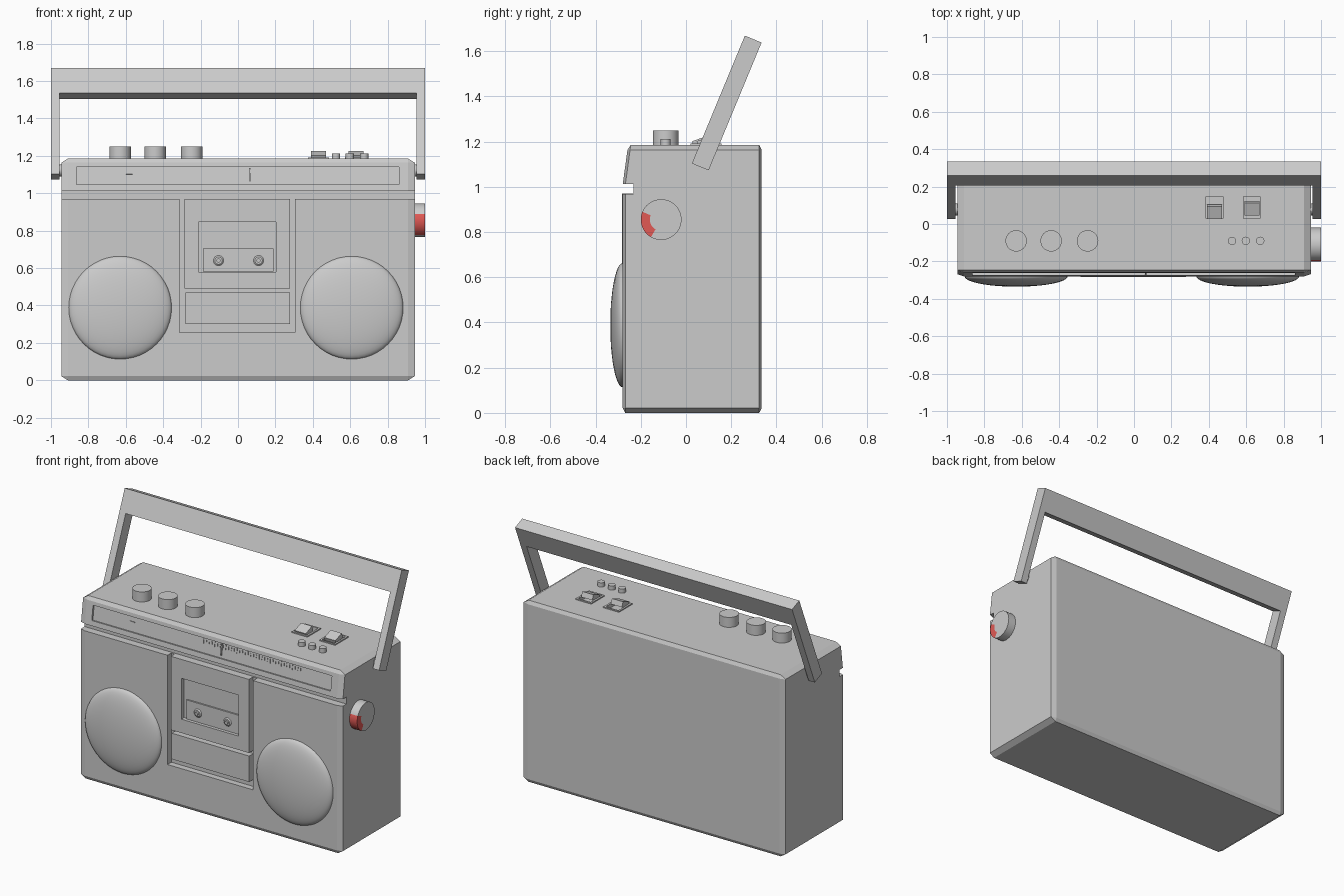
import bpy, bmesh, math
from mathutils import Matrix, Vector

if "Cube" in bpy.data.objects:
    bpy.data.objects.remove(bpy.data.objects["Cube"])

FRONT, BACK, TOP, HALF = -0.28, 0.335, 1.185, 0.945


def finish(name, bm, smooth=False):
    bmesh.ops.recalc_face_normals(bm, faces=bm.faces)
    me = bpy.data.meshes.new(name)
    bm.to_mesh(me)
    bm.free()
    ob = bpy.data.objects.new(name, me)
    bpy.context.collection.objects.link(ob)
    bpy.ops.object.select_all(action='DESELECT')
    ob.select_set(True)
    bpy.context.view_layer.objects.active = ob
    if smooth:
        bpy.ops.object.shade_smooth_by_angle(angle=math.radians(35))
    return ob


def boxes(name, spans, loc=(0, 0, 0), tilt=0.0):
    """One object from boxes given as (x0, x1, y0, y1, z0, z1)."""
    bm = bmesh.new()
    for x0, x1, y0, y1, z0, z1 in spans:
        m = (Matrix.Translation(((x0 + x1) / 2, (y0 + y1) / 2, (z0 + z1) / 2))
             @ Matrix.Diagonal((x1 - x0, y1 - y0, z1 - z0, 1)))
        bmesh.ops.create_cube(bm, size=1, matrix=m)
    ob = finish(name, bm)
    ob.location = loc
    ob.rotation_euler.x = tilt
    return ob


def cylinder(name, loc, r, depth, axis='Z', r2=None, segs=32):
    rot = {'Z': Matrix(), 'X': Matrix.Rotation(math.pi / 2, 4, 'Y'),
           'Y': Matrix.Rotation(math.pi / 2, 4, 'X')}[axis]
    bm = bmesh.new()
    bmesh.ops.create_cone(bm, cap_ends=True, segments=segs, radius1=r,
                          radius2=r if r2 is None else r2, depth=depth,
                          matrix=Matrix.Translation(loc) @ rot)
    return finish(name, bm, True)


def extrude_profile(pts, offset):
    bm = bmesh.new()
    face = bm.faces.new([bm.verts.new(p) for p in pts])
    res = bmesh.ops.extrude_face_region(bm, geom=[face])
    bmesh.ops.translate(bm, vec=offset,
                        verts=[v for v in res['geom'] if isinstance(v, bmesh.types.BMVert)])
    return bm


def cut(ob, cutter):
    cutter.hide_render = True
    mod = ob.modifiers.new('cut', 'BOOLEAN')
    mod.operation, mod.object, mod.solver = 'DIFFERENCE', cutter, 'EXACT'
    bpy.context.view_layer.update()
    bpy.context.view_layer.objects.active = ob
    bpy.ops.object.modifier_apply(modifier=mod.name)
    bpy.data.objects.remove(cutter)


# Body: side profile in unit proportions, chamfered, then stretched to size
dims = Vector((2 * HALF, BACK - FRONT, TOP))
side = [(FRONT, 0), (BACK, 0), (BACK, TOP), (-0.256, TOP), (FRONT, 1.01)]
bm = extrude_profile([(-0.5, y / dims.y, z / dims.z) for y, z in side], (1, 0, 0))
bmesh.ops.recalc_face_normals(bm, faces=bm.faces)
edges = [e for e in bm.edges if e.calc_face_angle(0) > 0.5]
bmesh.ops.bevel(bm, geom=edges, offset=0.0185, segments=1, affect='EDGES')
bmesh.ops.scale(bm, vec=dims, verts=bm.verts)
body = finish('body', bm)

# Groove, cassette bay, dial recess and switch wells
dial_at, dial_tilt = (0, -0.2686, 1.093), -math.atan(0.024 / 0.175)
cut(body, boxes('groove_cutter', [(-1.1, 1.1, -0.5, -0.232, 0.968, 1.013)]))
cut(body, boxes('bay_cutter', [(-0.313, 0.305, -0.5, -0.24, 0.255, 0.972)]))
cut(body, boxes('dial_cutter', [(-0.863, 0.861, -0.1, 0.012, -0.048, 0.048)],
                dial_at, dial_tilt))
switch_x = (0.43, 0.63)
for x in switch_x:
    cut(body, boxes('well_cutter', [(x - 0.045, x + 0.045, 0.03, 0.147, 1.165, 1.3)]))

# Tuning dial scale marks and needle
marks = [(-0.60, -0.565, 0.006, 0.02, 0.010, 0.016)]
for i in range(36):
    x = -0.07 + i * 0.02
    h = 0.017 if i % 4 == 0 else 0.01
    marks.append((x - 0.002, x + 0.002, 0.008, 0.02, 0.026 - h, 0.026 + h))
boxes('dial_marks', marks, dial_at, dial_tilt)
boxes('dial_needle', [(0.058, 0.066, 0.004, 0.02, -0.03, 0.044)], dial_at, dial_tilt)

# Cassette door with window, tape and hubs
door = boxes('cassette_door', [(-0.286, 0.278, -0.284, -0.235, 0.49, 0.97)])
cut(door, boxes('window_cutter', [(-0.21, 0.204, -0.4, -0.255, 0.58, 0.847)]))
boxes('cassette_tape', [(-0.187, 0.19, -0.265, -0.245, 0.581, 0.705)])
for x in (-0.104, 0.11):
    cylinder('tape_hub_collar', (x, -0.267, 0.64), 0.03, 0.008, 'Y', 0.02, 24)
    cylinder('tape_hub_pin', (x, -0.272, 0.64), 0.011, 0.02, 'Y', None, 12)
boxes('lower_panel', [(-0.281, 0.278, -0.282, -0.235, 0.30, 0.469)])

# Speaker domes
for x in (-0.63, 0.608):
    bm = bmesh.new()
    m = (Matrix.Translation((x, FRONT, 0.388)) @ Matrix.Diagonal((0.275, 0.055, 0.275, 1))
         @ Matrix.Rotation(math.pi / 2, 4, 'X'))
    bmesh.ops.create_uvsphere(bm, u_segments=48, v_segments=24, radius=1, matrix=m)
    finish('speaker_dome', bm, True)

# Top knobs and small buttons
for x in (-0.63, -0.443, -0.248):
    cylinder('top_knob', (x, -0.09, 1.21), 0.057, 0.08)
for x in (0.524, 0.598, 0.675):
    cylinder('small_button', (x, -0.09, 1.19), 0.022, 0.045, segs=24)

# Rocker switches: thin frame, plate and tilted lever
for x, y in zip(switch_x, (0.065, 0.085)):
    a, b, c, d = x - 0.057, x + 0.057, 0.02, 0.158
    boxes('switch_frame', [(a, x - 0.045, c, d, 1.18, 1.192), (x + 0.045, b, c, d, 1.18, 1.192),
                           (a, b, c, 0.03, 1.18, 1.192), (a, b, 0.147, d, 1.18, 1.192)])
    boxes('switch_lever', [(-0.04, 0.04, -0.035, 0.035, -0.018, 0.016)],
          (x, y, 1.198), math.radians(20))

# Side tuning knob with a red patch on its lower front
red = bpy.data.materials.new('red')
red.diffuse_color = (0.75, 0.1, 0.09, 1)
red.use_nodes = True
red.node_tree.nodes["Principled BSDF"].inputs["Base Color"].default_value = red.diffuse_color
grey = bpy.data.materials.new('knob_grey')
grey.diffuse_color = (0.8, 0.8, 0.8, 1)
grey.use_nodes = True
grey.node_tree.nodes["Principled BSDF"].inputs["Base Color"].default_value = grey.diffuse_color
cy, cz = -0.11, 0.855
knob = cylinder('side_knob', (0.965, cy, cz), 0.09, 0.07, 'X', None, 48)
knob.data.materials.append(grey)
knob.data.materials.append(red)
bm = bmesh.new()
bm.from_mesh(knob.data)
cap = [f for f in bm.faces if f.normal.x > 0.9]
bmesh.ops.inset_region(bm, faces=cap, thickness=0.04)
for f in bm.faces:
    c = f.calc_center_median()
    dy, dz = c.y - cy, c.z - cz
    ang = math.degrees(math.atan2(dz, dy)) % 360
    if math.hypot(dy, dz) > 0.03 and 156 < ang < 240:
        f.material_index = 1
bm.to_mesh(knob.data)
bm.free()

# Carrying handle: tilted U frame with pivots
L, W = 0.612, 0.045
outline = [(-1, 0), (-1, L), (1, L), (1, 0), (1 - W, 0), (1 - W, L - 0.144),
           (W - 1, L - 0.144), (W - 1, 0)]
handle = finish('handle', extrude_profile([(x, -0.04, u) for x, u in outline], (0, 0.08, 0)))
handle.location = (0, 0.063, 1.088)
handle.rotation_euler.x = -0.393
for s in (-1, 1):
    cylinder('handle_pivot', (s * 0.95, 0.078, 1.122), 0.032, 0.04, 'X', None, 24)
